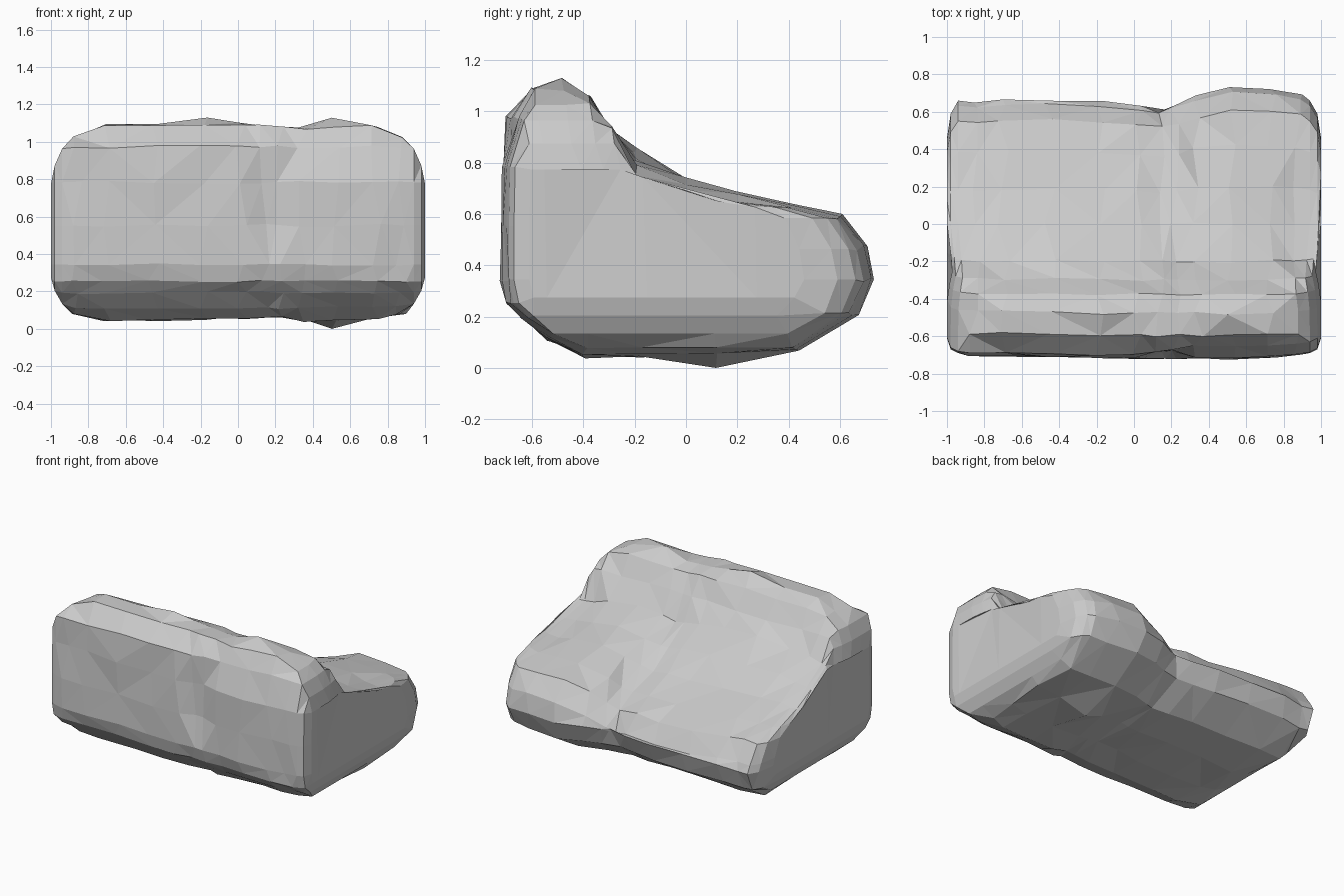
import bpy
import bmesh
import math
import random
from mathutils import Vector

random.seed(4)

default = bpy.data.objects.get("Cube")
if default:
    bpy.data.objects.remove(default, do_unlink=True)

# Stone grey material
stone = bpy.data.materials.new("stone_grey")
stone.use_nodes = True
grey = (0.6, 0.6, 0.6, 1)
stone.diffuse_color = grey
shader = next(n for n in stone.node_tree.nodes if n.type == 'BSDF_PRINCIPLED')
shader.inputs["Base Color"].default_value = grey
shader.inputs["Roughness"].default_value = 0.9

# Stepped side outline (y, z): tall wall in front, sloping ledge behind it
PROFILE = [
    (-.72, .34), (-.72, .55), (-.715, .78), (-.71, .97), (-.6, 1.08),
    (-.48, 1.12), (-.38, 1.05), (-.3, .93), (-.2, .81), (0, .74),
    (.2, .68), (.42, .64), (.6, .59), (.69, .47), (.72, .34),
    (.66, .21), (.43, .07), (.12, 0), (-.18, .04), (-.4, .04),
    (-.54, .11), (-.64, .19), (-.7, .25),
]

# Sections across the width: x, lowest z, highest z, front y, back y,
# ledge lift beside the wall, ledge lift at the back
SECTIONS = [
    (-.86, .08, 1.03, -.7, .65, 0, -.08),
    (-.7, .045, 1.09, -.705, .67, .02, -.08),
    (-.45, .045, 1.09, -.71, .665, .04, -.11),
    (-.18, .05, 1.12, -.715, .65, .03, -.13),
    (.02, .055, 1.1, -.715, .635, 0, -.13),
    (.14, .06, 1.08, -.715, .62, -.02, -.14),
    (.22, .06, 1.075, -.715, .64, -.03, -.11),
    (.34, .035, 1.07, -.715, .69, -.02, -.05),
    (.53, 0, 1.12, -.72, .73, 0, 0),
    (.74, .05, 1.08, -.715, .715, -.03, 0),
    (.87, .08, 1.02, -.7, .7, -.06, -.01),
]
# Rounded ends, the same on both sides apart from the ledge height
ENDS = [
    (.94, .13, .96, -.69, .66),
    (.98, .2, .87, -.67, .59),
    (1, .27, .77, -.61, .46),
]


def end_sections(side, near, back):
    return [(side * e[0],) + e[1:] + (near, back) for e in ENDS]


def ring_points(section):
    """Fit the side outline to one section, with slight chiselled unevenness."""
    x, low, high, front, back, lift_near, lift_back = section
    points = []
    for y, z in PROFILE:
        fitted_y = y * (front / -.72 if y < 0 else back / .72)
        fitted_z = z
        # ledge height drifts from the wall towards the back
        if y > -.25 and z > .45:
            t = min(1, max(0, (y + .2) / .7))
            fitted_z += lift_near * (1 - t) + lift_back * t
        fitted_z = min(high, max(low, fitted_z))
        # upright groove down the front, and a softer shoulder on one lobe
        if y < -.65 and z > .4:
            fitted_y += .04 * math.exp(-((x - .18) / .07) ** 2)
            if x > .25 and z > .9:
                fitted_y += .05
        # shallow pinch on the ends where wall meets ledge
        pinch = .03 * math.exp(-((y + .27) / .12) ** 2) if z > .5 else 0
        point = Vector((x * (1 - pinch * x * x), fitted_y, fitted_z))
        if abs(x) < .9:
            point += Vector((random.uniform(-.03, .03),
                             random.uniform(-.008, .008),
                             random.uniform(-.008, .008)))
        points.append(point)
    return points


# Rock body: skin the rings together and close both ends
sections = (end_sections(-1, -.02, -.08)[::-1] + SECTIONS
            + end_sections(1, -.07, -.01))
bm = bmesh.new()
rings = [[bm.verts.new(p) for p in ring_points(s)] for s in sections]
count = len(PROFILE)
for a, b in zip(rings, rings[1:]):
    for i in range(count):
        j = (i + 1) % count
        bm.faces.new((a[i], a[j], b[j], b[i]))
bm.faces.new(rings[0])
bm.faces.new(reversed(rings[-1]))

# Stand it on the ground
floor = min(v.co.z for v in bm.verts)
for v in bm.verts:
    v.co.z -= floor

# Chipped flat facets
bmesh.ops.triangulate(bm, faces=bm.faces[:])
bmesh.ops.recalc_face_normals(bm, faces=bm.faces[:])
mesh = bpy.data.meshes.new("stepped_rock")
bm.to_mesh(mesh)
bm.free()
mesh.materials.append(stone)
rock = bpy.data.objects.new("stepped_rock", mesh)
bpy.context.collection.objects.link(rock)
